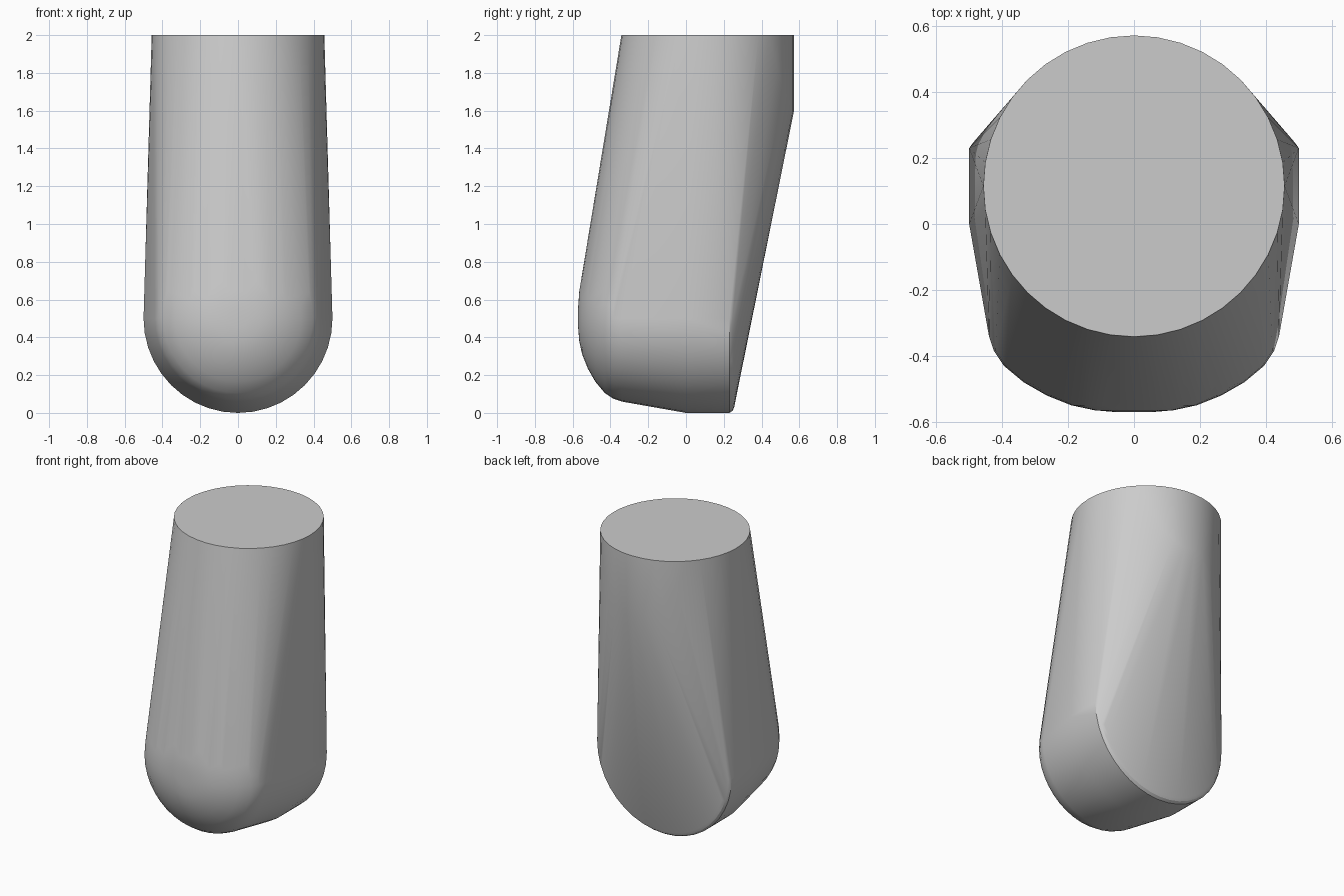
import bpy, bmesh
from math import sin, cos, pi, radians

cube = bpy.data.objects.get("Cube")
if cube:
    bpy.data.objects.remove(cube, do_unlink=True)

grey = bpy.data.materials.new("plain grey")
grey.use_nodes = True
colour = (0.6, 0.6, 0.6, 1)
grey.diffuse_color = colour
grey.node_tree.nodes["Principled BSDF"].inputs["Base Color"].default_value = colour

bm = bmesh.new()
SEG = 40
TOP_Y, TOP_R = 0.115, 0.457


def upright_ring(y, r, stretch=1.0):
    """Circle facing the front, its upper half optionally stretched."""
    for i in range(SEG):
        a = 2 * pi * i / SEG
        dz = r * sin(a)
        bm.verts.new((r * cos(a), y, 0.5 + dz * (stretch if dz > 0 else 1)))


# Flat round top
for i in range(SEG):
    a = 2 * pi * i / SEG
    bm.verts.new((TOP_R * sin(a), TOP_Y + TOP_R * cos(a), 2))

# Short upright wall behind the top, with a rounded lower edge
for deg, z in ((0, 1.6), (9, 1.6), (18, 1.63), (27, 1.7), (36, 1.83)):
    for side in (-1, 1):
        a = radians(deg) * side
        bm.verts.new((TOP_R * sin(a), TOP_Y + TOP_R * cos(a), z))

# Round lower body with a thin bevel at the back
for y, r in ((0.255, 0.47), (0.247, 0.488), (0.23, 0.5), (0, 0.5)):
    upright_ring(y, r)

# Domed lower front
for y, r in ((-0.34, 0.44), (-0.385, 0.425), (-0.43, 0.395), (-0.48, 0.335),
             (-0.52, 0.265), (-0.55, 0.19), (-0.565, 0.12), (-0.571, 0.05)):
    upright_ring(y, r, 1.2 if y < -0.4 else 1.0)

# Stretch one skin over all the sections
bmesh.ops.remove_doubles(bm, verts=bm.verts, dist=0.0005)
hull = bmesh.ops.convex_hull(bm, input=bm.verts)
unused = {v for v in hull["geom_interior"] + hull["geom_unused"]
          if isinstance(v, bmesh.types.BMVert)}
bmesh.ops.delete(bm, geom=list(unused), context="VERTS")
bmesh.ops.dissolve_limit(bm, angle_limit=radians(0.3), verts=bm.verts, edges=bm.edges)
bmesh.ops.recalc_face_normals(bm, faces=bm.faces)

mesh = bpy.data.meshes.new("rounded_body")
bm.to_mesh(mesh)
bm.free()
mesh.materials.append(grey)
body = bpy.data.objects.new("rounded_body", mesh)
bpy.context.collection.objects.link(body)
bpy.ops.object.select_all(action="DESELECT")
body.select_set(True)
bpy.context.view_layer.objects.active = body
bpy.ops.object.shade_smooth_by_angle(angle=radians(30))
